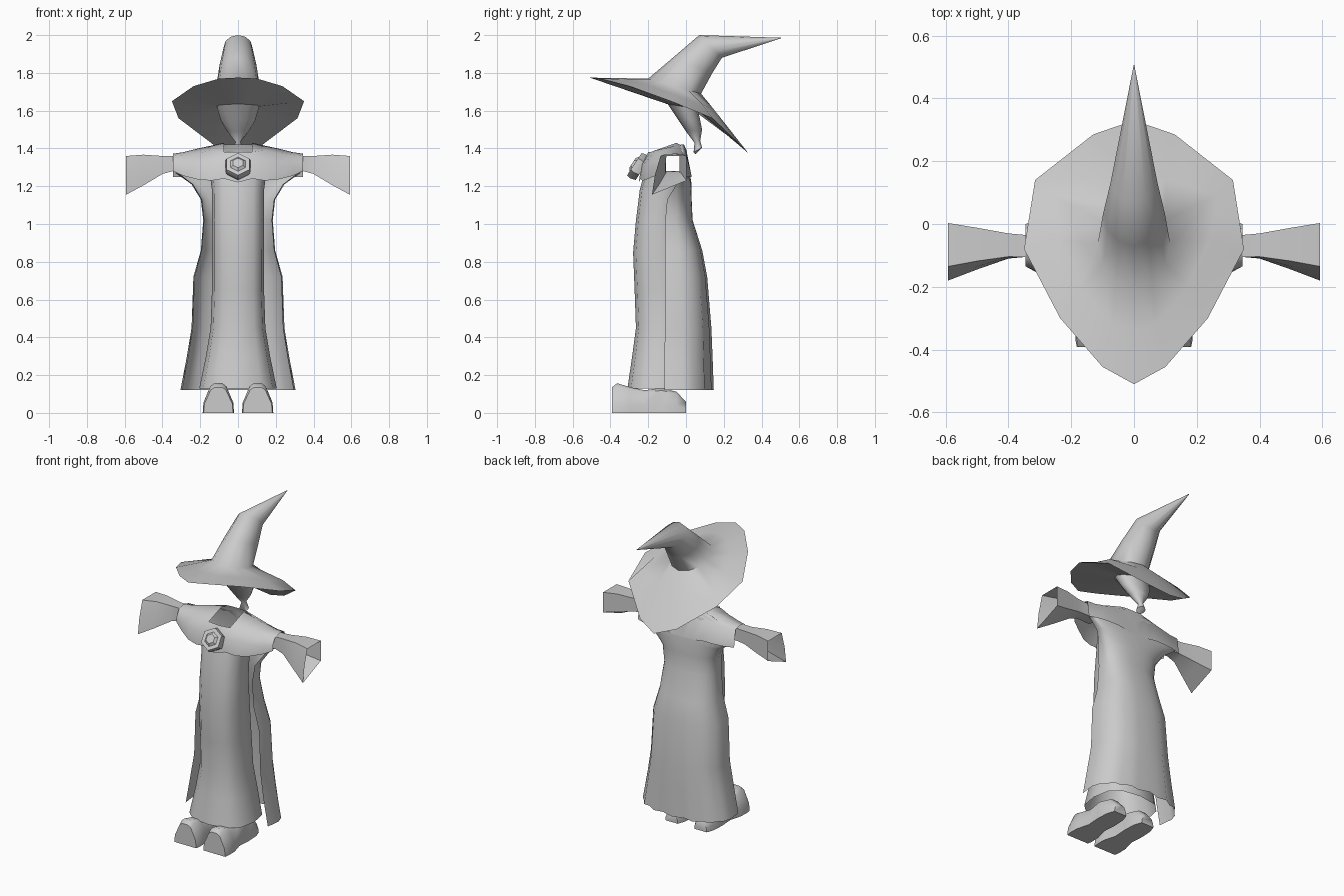
import bpy, bmesh, math
from math import sin, cos, pi

cube = bpy.data.objects.get("Cube")
if cube:
    bpy.data.objects.remove(cube, do_unlink=True)

cloth = bpy.data.materials.new("plain grey")
cloth.use_nodes = True
cloth.diffuse_color = (0.6, 0.6, 0.6, 1)
bsdf = next(n for n in cloth.node_tree.nodes if n.type == 'BSDF_PRINCIPLED')
bsdf.inputs["Base Color"].default_value = (0.6, 0.6, 0.6, 1)
bsdf.inputs["Roughness"].default_value = 0.8


def finish(name, bm, angle=60):
    bmesh.ops.remove_doubles(bm, verts=bm.verts, dist=0.0005)
    bmesh.ops.recalc_face_normals(bm, faces=bm.faces)
    mesh = bpy.data.meshes.new(name)
    bm.to_mesh(mesh)
    bm.free()
    mesh.materials.append(cloth)
    ob = bpy.data.objects.new(name, mesh)
    bpy.context.collection.objects.link(ob)
    bpy.ops.object.select_all(action='DESELECT')
    ob.select_set(True)
    bpy.context.view_layer.objects.active = ob
    bpy.ops.object.shade_smooth_by_angle(angle=math.radians(angle))
    return ob


def loft(rings, closed=True, caps=False):
    """Skin a list of equal-length point rings."""
    bm = bmesh.new()
    rows = [[bm.verts.new(p) for p in ring] for ring in rings]
    n = len(rows[0])
    for a, b in zip(rows, rows[1:]):
        for i in range(n if closed else n - 1):
            j = (i + 1) % n
            bm.faces.new((a[i], a[j], b[j], b[i]))
    if caps:
        bm.faces.new(rows[0])
        bm.faces.new(rows[-1])
    return bm


def mirror_ring(half):
    """Complete a half ring that starts and ends on x = 0."""
    return half + [(-x, y, z) for x, y, z in reversed(half[1:-1])]


def tilted_ring(front, back, width, steps=6):
    """Oval ring from a front (y, z) point to a back (y, z) point."""
    half = []
    for i in range(steps + 1):
        a = pi * i / steps
        t = (1 - cos(a)) / 2
        half.append((width * sin(a), front[0] + (back[0] - front[0]) * t,
                     front[1] + (back[1] - front[1]) * t))
    return mirror_ring(half)


def blend(a, b, t):
    return [tuple(p + (q - p) * t for p, q in zip(u, v)) for u, v in zip(a, b)]


# Hat: bent crown, drooping brim and underside
edge = mirror_ring([(0, -.51, 1.775), (.1, -.455, 1.77), (.235, -.3, 1.73),
                    (.35, -.08, 1.65), (.315, .14, 1.56), (.13, .285, 1.42),
                    (0, .33, 1.375)])
base = tilted_ring((-.2, 1.77), (.08, 1.69), .115)
bend = mirror_ring([(0, -.34, 1.772), (.07, -.32, 1.765), (.17, -.2, 1.735),
                    (.24, -.05, 1.68), (.26, .09, 1.63), (.1, .145, 1.61),
                    (0, .14, 1.615)])
opening = tilted_ring((-.1, 1.635), (.06, 1.61), .115)
crown = tilted_ring((.07, 2.0), (.19, 1.88), .075)
middle = tilted_ring((-.07, 1.88), (.14, 1.8), .098)
tip = tilted_ring((.505, 1.986), (.506, 1.984), .001)
finish("hat", loft([tip, crown, middle, base, bend, edge, opening]), 70)

# Hair under the hat, ending in a small tied tuft
finish("hair", loft([
    tilted_ring((-.1, 1.64), (.06, 1.62), .115),
    tilted_ring((-.04, 1.55), (.075, 1.55), .092),
    tilted_ring((.0, 1.49), (.085, 1.5), .06),
    tilted_ring((.045, 1.43), (.075, 1.44), .014),
    tilted_ring((.04, 1.38), (.085, 1.405), .03),
    tilted_ring((.05, 1.37), (.055, 1.375), .003)], caps=True))


# Gown: an open tube with a flattened front
def gown_ring(z, w, front, back):
    half = []
    for i in range(7):
        a = pi * i / 6
        s, c = abs(sin(a)) ** .75, math.copysign(abs(cos(a)) ** .75, cos(a))
        half.append((w * s if 0 < i < 6 else 0,
                     (front + back) / 2 + (front - back) / 2 * c, z))
    return mirror_ring(half)


finish("gown", loft([gown_ring(*r) for r in (
    (.13, .205, -.31, .06), (.3, .17, -.285, .05), (.45, .145, -.265, .03),
    (.65, .138, -.272, .02), (.85, .138, -.28, .0), (1.02, .138, -.265, -.02),
    (1.18, .138, -.245, -.01), (1.27, .15, -.22, .0))]))


# Cape: an open sheet around the back, pleated toward the hem
def cape_row(z, w, back, front):
    half = []
    for i in range(9):
        a = pi / 2 * i / 8
        pleat = (.014 if i % 2 else -.008) * max(0, 1 - z) * (i < 6)
        half.append((w * sin(a) ** .85 if i else 0,
                     front + (back - front) * cos(a) ** .6 - pleat, z))
    half[-1] = (w * .95, front, z)
    return [(-x, y, q) for x, y, q in reversed(half[1:])] + half


finish("cape", loft([cape_row(*r) for r in (
    (.12, .31, .14, -.115), (.3, .275, .135, -.115), (.45, .25, .13, -.11),
    (.72, .24, .11, -.11), (.86, .2, .085, -.11), (1.02, .187, .035, -.11),
    (1.13, .2, .03, -.1), (1.21, .25, .03, -.05), (1.27, .335, .02, -.03),
    (1.38, .22, .005, -.03), (1.42, .09, -.01, -.03))], closed=False))

# Shoulder mantle: sections across x, open below and at the neck
sections = [
    (.0, -.25, 1.22, -.235, 1.32, -.2, 1.38, -.06, 1.42, .0, 1.39, .03, 1.24),
    (.075, -.24, 1.24, -.23, 1.32, -.19, 1.38, -.05, 1.43, .0, 1.4, .03, 1.24),
    (.14, -.23, 1.23, -.22, 1.32, -.16, 1.39, -.05, 1.415, .0, 1.385, .03, 1.25),
    (.21, -.21, 1.235, -.2, 1.31, -.14, 1.375, -.06, 1.40, .0, 1.37, .03, 1.25),
    (.29, -.165, 1.255, -.16, 1.31, -.12, 1.365, -.06, 1.38, -.01, 1.36, .02, 1.25),
    (.345, -.135, 1.28, -.135, 1.32, -.11, 1.36, -.06, 1.372, -.015, 1.36, .0, 1.25)]
right_side = [(-s[0],) + s[1:] for s in reversed(sections[1:])]
bm = loft([[(s[0], s[i], s[i + 1]) for i in range(1, len(s), 2)]
           for s in right_side + sections], closed=False)
neck = [f for f in bm.faces if abs(f.calc_center_median().x) < .06
        and f.calc_center_median().z > 1.385]
bmesh.ops.delete(bm, geom=neck, context='FACES')
finish("shoulder_mantle", bm)

# Hexagonal brooch, leaning back against the chest
lean = math.radians(33)
rings = []
for radius, depth in ((.066, -.03), (.076, 0), (.07, .022), (.045, .022), (.03, .034)):
    ring = []
    for i in range(6):
        a = pi / 3 * i + pi / 6
        x, up = radius * cos(a), radius * sin(a)
        ring.append((x, -.255 + up * sin(lean) - depth * cos(lean),
                     1.305 + up * cos(lean) + depth * sin(lean)))
    rings.append(ring)
finish("brooch", loft(rings, caps=True), 30)


# Sleeves: hollow tubes flaring to a skewed cuff
def sleeve_ring(side, x, y0, y1, z0, z1, skew):
    pts = [(y0, z0), (y1, z0 + skew), (y1, (z0 + z1 + skew) / 2), (y1, z1),
           (y0 + skew * .6, z1), (y0 + skew * .2, (z0 + z1) / 2)]
    return [(side * x, y, z) for y, z in pts]


# Boots: flared soles, high toes and low heels
def boot_ring(side, y, top, w, tw):
    pts = [(-w, 0), (w, 0), (w * .95, top * .35), (tw, top * .9), (tw * .5, top),
           (-tw * .5, top), (-tw, top * .9), (-w * .95, top * .35)]
    return [(side * (.104 + x), y, z) for x, z in pts]


for side, label in ((1, "left"), (-1, "right")):
    finish(label + "_sleeve", loft([sleeve_ring(side, *r) for r in (
        (.25, -.11, -.035, 1.28, 1.365, 0), (.345, -.105, -.035, 1.28, 1.36, 0),
        (.4, -.11, -.03, 1.265, 1.36, .01), (.5, -.145, -.012, 1.205, 1.367, .045),
        (.592, -.18, .003, 1.155, 1.36, .075))]))
    finish(label + "_boot", loft([boot_ring(side, *r) for r in (
        (-.392, .135, .078, .04), (-.365, .157, .083, .042), (-.3, .138, .082, .05),
        (-.22, .12, .06, .045), (-.13, .132, .066, .05), (-.05, .112, .062, .045),
        (0, .058, .045, .03))], caps=True), 50)
